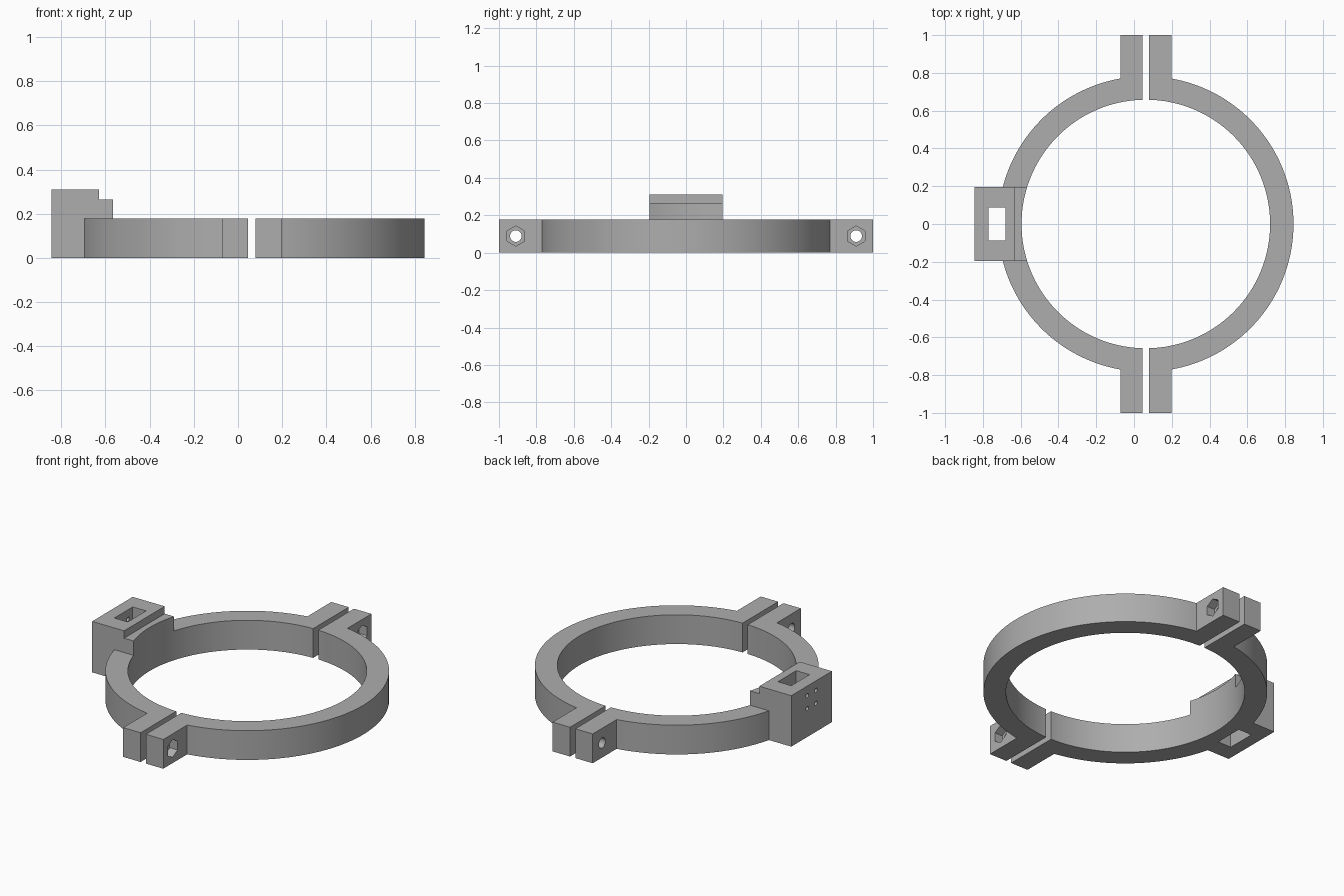
import bpy, bmesh, math
from mathutils import Vector

cube = bpy.data.objects.get("Cube")
if cube:
    bpy.data.objects.remove(cube, do_unlink=True)

CX = 0.0625              # ring centre in x
R_OUT, R_IN = 0.782, 0.658
H = 0.178                # ring height
GAP, LUG = 0.0175, 0.135  # half gap and outer lug face, from the centre

grey = bpy.data.materials.new("grey_plastic")
grey.use_nodes = True
colour = (0.42, 0.42, 0.42, 1)
grey.diffuse_color = colour
grey.node_tree.nodes["Principled BSDF"].inputs["Base Color"].default_value = colour


def prism(name, points, axis, lo, hi):
    """Extrude a 2D outline along an axis between lo and hi."""
    place = {"x": lambda a, b: (lo, a, b),
             "y": lambda a, b: (a, lo, b),
             "z": lambda a, b: (a, b, lo)}[axis]
    bm = bmesh.new()
    face = bm.faces.new([bm.verts.new(place(a, b)) for a, b in points])
    extruded = bmesh.ops.extrude_face_region(bm, geom=[face])["geom"]
    shift = Vector([hi - lo if c == axis else 0 for c in "xyz"])
    bmesh.ops.translate(bm, vec=shift,
                        verts=[v for v in extruded if isinstance(v, bmesh.types.BMVert)])
    bmesh.ops.recalc_face_normals(bm, faces=bm.faces)
    mesh = bpy.data.meshes.new(name)
    bm.to_mesh(mesh)
    bm.free()
    mesh.materials.append(grey)
    obj = bpy.data.objects.new(name, mesh)
    bpy.context.collection.objects.link(obj)
    return obj


def circle(a, b, r, n):
    """Regular polygon with one corner pointing up."""
    return [(a + r * math.sin(math.tau * i / n), b + r * math.cos(math.tau * i / n))
            for i in range(n)]


def rect(a0, a1, b0, b1):
    return [(a0, b0), (a1, b0), (a1, b1), (a0, b1)]


def combine(obj, other, operation):
    """Apply a boolean and discard the second object."""
    mod = obj.modifiers.new("cut", "BOOLEAN")
    mod.operation = operation
    mod.solver = "EXACT"
    mod.object = other
    bpy.context.view_layer.objects.active = obj
    bpy.ops.object.modifier_apply(modifier=mod.name)
    bpy.data.objects.remove(other, do_unlink=True)


def half_clamp(name, side):
    """Solid half disc with a bolting lug at each end."""
    start = math.acos(LUG / R_OUT)
    steps = 72
    arc = [(R_OUT * math.cos(t), R_OUT * math.sin(t))
           for t in (start - 2 * start * i / steps for i in range(steps + 1))]
    outline = [(GAP, 1), (LUG, 1)] + arc + [(LUG, -1), (GAP, -1)]
    return prism(name, [(CX + side * x, y) for x, y in outline], "z", 0, H)


left_half = half_clamp("left_half_clamp", 1)
right_half = half_clamp("right_half_clamp", -1)

# Stepped bracket block joined to the right half
steps_profile = [(-0.845, 0), (-0.5, 0), (-0.5, 0.265), (-0.63, 0.265),
                 (-0.63, 0.31), (-0.845, 0.31)]
combine(right_half, prism("bracket", steps_profile, "y", -0.195, 0.195), "UNION")

for half in (left_half, right_half):
    # Round bore of the ring
    combine(half, prism("bore", circle(CX, 0, R_IN, 160), "z", -0.1, 0.5), "DIFFERENCE")
    # Bolt holes through the lugs
    for y in (-0.91, 0.91):
        combine(half, prism("bolt_hole", circle(y, H / 2, 0.031, 32), "x", -0.3, 0.4),
                "DIFFERENCE")

# Hexagonal nut pockets on the outer lug faces
for y in (-0.91, 0.91):
    combine(left_half, prism("nut_pocket", circle(y, H / 2, 0.054, 6), "x", 0.145, 0.3),
            "DIFFERENCE")

# Vertical slot and four screw holes in the bracket
combine(right_half, prism("slot", rect(-0.77, -0.68, -0.088, 0.088), "z", -0.1, 0.5),
        "DIFFERENCE")
for y in (-0.042, 0.042):
    for z in (0.173, 0.252):
        combine(right_half, prism("screw_hole", circle(y, z, 0.013, 16), "x", -0.9, -0.72),
                "DIFFERENCE")

# Smooth curved walls, crisp corners
bpy.ops.object.select_all(action="DESELECT")
for half in (left_half, right_half):
    half.select_set(True)
bpy.context.view_layer.objects.active = left_half
bpy.ops.object.shade_smooth_by_angle(angle=math.radians(30))
